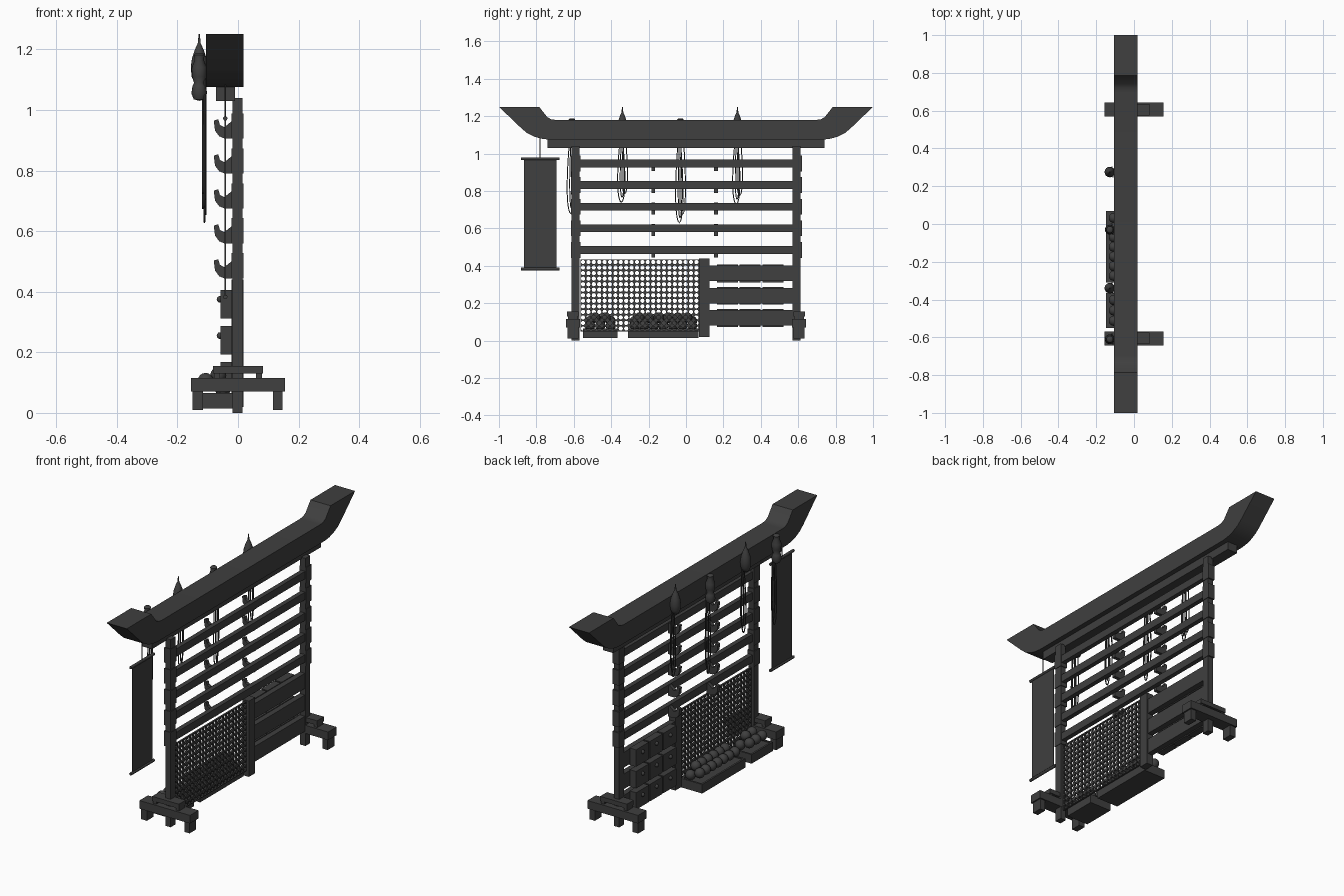
import bpy, bmesh, math
from mathutils import Matrix, Vector

if "Cube" in bpy.data.objects:
    bpy.data.objects.remove(bpy.data.objects["Cube"])

dark = bpy.data.materials.new("dark_wood")
dark.diffuse_color = (0.05, 0.05, 0.05, 1)
dark.use_nodes = True
dark.node_tree.nodes["Principled BSDF"].inputs["Base Color"].default_value = dark.diffuse_color


def finish(name, bm, smooth=None):
    bmesh.ops.recalc_face_normals(bm, faces=bm.faces)
    me = bpy.data.meshes.new(name)
    bm.to_mesh(me)
    bm.free()
    ob = bpy.data.objects.new(name, me)
    bpy.context.collection.objects.link(ob)
    me.materials.append(dark)
    if smooth:
        bpy.ops.object.select_all(action='DESELECT')
        ob.select_set(True)
        bpy.context.view_layer.objects.active = ob
        bpy.ops.object.shade_smooth_by_angle(angle=math.radians(smooth))
    return ob


def add_box(bm, x0, x1, y0, y1, z0, z1):
    m = Matrix.Translation(((x0 + x1) / 2, (y0 + y1) / 2, (z0 + z1) / 2))
    bmesh.ops.create_cube(bm, size=1, matrix=m @ Matrix.Diagonal((x1 - x0, y1 - y0, z1 - z0, 1)))


def boxes(name, *items):
    bm = bmesh.new()
    for b in items:
        add_box(bm, *b)
    return finish(name, bm)


def prism(name, pts, direction, smooth=None):
    bm = bmesh.new()
    f = bm.faces.new([bm.verts.new(p) for p in pts])
    r = bmesh.ops.extrude_face_region(bm, geom=[f])
    vs = [v for v in r["geom"] if isinstance(v, bmesh.types.BMVert)]
    bmesh.ops.translate(bm, verts=vs, vec=Vector(direction))
    return finish(name, bm, smooth)


def lathe(name, prof, x, y, n=16):
    bm = bmesh.new()
    vs = [bm.verts.new((x + r, y, z)) for r, z in prof]
    es = [bm.edges.new(p) for p in zip(vs, vs[1:])]
    bmesh.ops.spin(bm, geom=vs + es, cent=(x, y, 0), axis=(0, 0, 1), angle=2 * math.pi, steps=n)
    bmesh.ops.remove_doubles(bm, verts=bm.verts, dist=1e-5)
    return finish(name, bm, 50)


def rope(name, pts, r, cyclic=False):
    cu = bpy.data.curves.new(name, 'CURVE')
    cu.dimensions = '3D'
    cu.bevel_depth, cu.bevel_resolution = r, 1
    cu.use_fill_caps = True
    sp = cu.splines.new('POLY')
    sp.points.add(len(pts) - 1)
    for p, c in zip(sp.points, pts):
        p.co = (*c, 1)
    sp.use_cyclic_u = cyclic
    ob = bpy.data.objects.new(name, cu)
    bpy.context.collection.objects.link(ob)
    cu.materials.append(dark)


# Upswept roof beam and the beam under it
half = [(0.695, 1.18), (0.72, 1.183), (0.742, 1.195), (0.785, 1.25), (1.0, 1.25),
        (0.88, 1.135), (0.85, 1.11), (0.81, 1.09), (0.775, 1.08), (0.735, 1.075)]
prof = half + [(-y, z) for y, z in reversed(half)]
prism("roof_beam", [(-0.105, y, z) for y, z in prof], (0.123, 0, 0), 40)
boxes("under_beam", (-0.072, -0.01, -0.74, 0.74, 1.03, 1.077))

# Posts and feet on both ends
for s, side in ((-1, "left"), (1, "right")):
    y = 0.59 * s
    boxes(side + "_post", (-0.018, 0.015, y - 0.021, y + 0.021, 0, 1.04))
    f = 0.605 * s
    a, b = f - 0.037, f + 0.037
    boxes(side + "_foot", (-0.155, 0.155, a, b, 0.07, 0.115),
          (-0.15, -0.115, a + 0.008, b - 0.008, 0.01, 0.07),
          (0.115, 0.147, a + 0.008, b - 0.008, 0.01, 0.07),
          (-0.082, 0.082, f - 0.03, f + 0.03, 0.13, 0.155),
          (-0.08, -0.06, f - 0.025, f + 0.025, 0.115, 0.13),
          (0.06, 0.08, f - 0.025, f + 0.025, 0.115, 0.13))

# Rails with post brackets and hanging hooks
hook = [(-0.018, 0.018), (-0.045, -0.004), (-0.06, 0.004), (-0.065, 0.022), (-0.08, 0.018),
        (-0.076, -0.015), (-0.062, -0.034), (-0.045, -0.041), (-0.01, -0.041), (-0.01, 0.018)]
for i in range(5):
    z = 0.947 - 0.1155 * i
    boxes(f"rail_{i}", (-0.013, 0.013, -0.57, 0.57, z - 0.021, z + 0.021))
    boxes(f"rail_brackets_{i}", *[(-0.022, 0.018, y - 0.025, y + 0.025, z - 0.042, z + 0.042)
                                  for y in (-0.59, 0.594)])
    for y in (-0.175, 0.16):
        prism(f"hook_{i}", [(px, y - 0.01, z + pz) for px, pz in hook], (0, 0.02, 0))

# Perforated panel: square cells with round holes
bm = bmesh.new()
cols, rows, y0, z0 = 22, 13, -0.565, 0.05
cw, ch, n = 0.635 / cols, 0.385 / rows, 8
for i in range(cols):
    for j in range(rows):
        cy, cz = y0 + (i + 0.5) * cw, z0 + (j + 0.5) * ch
        rings = []
        for k in range(n):
            c, s = math.cos(2 * math.pi * k / n), math.sin(2 * math.pi * k / n)
            m = max(abs(c), abs(s))
            rings.append([bm.verts.new((-0.006, cy + c / m * cw / 2, cz + s / m * ch / 2)),
                          bm.verts.new((-0.006, cy + c * 0.0118, cz + s * 0.0118))])
        for k in range(n):
            p, q = rings[k], rings[(k + 1) % n]
            bm.faces.new((p[0], q[0], q[1], p[1]))
bmesh.ops.remove_doubles(bm, verts=bm.verts, dist=1e-4)
r = bmesh.ops.extrude_face_region(bm, geom=bm.faces[:], use_keep_orig=True)
bmesh.ops.translate(bm, verts=[v for v in r["geom"] if isinstance(v, bmesh.types.BMVert)],
                    vec=(0.01, 0, 0))
finish("perforated_panel", bm)
boxes("divider_post", (-0.022, 0.018, 0.07, 0.125, 0.02, 0.44))

# Produce crates with two stepped rows of balls
for name, a, b, cnt in (("small_crate", -0.55, -0.365, 3), ("large_crate", -0.31, 0.068, 7)):
    t = 0.01
    boxes(name, (-0.147, -0.015, a, b, 0.015, 0.03),
          (-0.147, -0.147 + t, a, b, 0.03, 0.065), (-0.015 - t, -0.015, a, b, 0.03, 0.065),
          (-0.137, -0.025, a, a + t, 0.03, 0.065), (-0.137, -0.025, b - t, b, 0.03, 0.065),
          (-0.137, -0.025, a + t, b - t, 0.03, 0.06))
    bm = bmesh.new()
    step = (b - a - 0.02) / cnt
    for x, z, c in ((-0.107, 0.105, cnt), (-0.065, 0.124, cnt - 1), (-0.05, 0.08, cnt)):
        for k in range(c):
            y = (a + b) / 2 + (k - (c - 1) / 2) * step
            bmesh.ops.create_uvsphere(bm, u_segments=14, v_segments=8, radius=0.027,
                                      matrix=Matrix.Translation((x, y, z)))
    finish(name + "_balls", bm, 60)

# Drawer rows: backing board, three drawers, knobs
for i, z in enumerate((0.122, 0.24, 0.36)):
    boxes(f"drawer_board_{i}", (-0.02, 0.012, 0.12, 0.575, z - 0.042, z + 0.042))
    bm = bmesh.new()
    for y in (0.222, 0.343, 0.464):
        add_box(bm, -0.058, -0.018, y - 0.056, y + 0.056, z - 0.048, z + 0.046)
    finish(f"drawers_{i}", bm)
    bm = bmesh.new()
    for y in (0.222, 0.343, 0.464):
        bmesh.ops.create_uvsphere(bm, u_segments=10, v_segments=6, radius=0.011,
                                  matrix=Matrix.Translation((-0.06, y, z + 0.015)))
    finish(f"drawer_knobs_{i}", bm, 60)

# Hanging ornaments: pointed bulbs and small gourds with strands
bulb = [(0, 1.085), (0.016, 1.09), (0.025, 1.11), (0.028, 1.14), (0.024, 1.17),
        (0.014, 1.2), (0.005, 1.22), (0.002, 1.25), (0, 1.25)]
gourd = [(0, 1.03), (0.018, 1.035), (0.026, 1.055), (0.022, 1.08), (0.017, 1.09), (0.024, 1.11),
         (0.025, 1.14), (0.015, 1.165), (0.018, 1.182), (0.012, 1.188), (0, 1.188)]
for k, (y, pr, low) in enumerate(((-0.34, bulb, 0.74), (0.275, bulb, 0.73),
                                  (-0.03, gourd, 0.63), (-0.61, gourd, 0.68))):
    lathe(f"ornament_{k}", pr, -0.128, y)
    for m, (dy, w, up, x) in enumerate(((-0.006, 0.026, 0, -0.111), (0.012, 0.02, 0.045, -0.116),
                                        (-0.002, 0.013, 0.025, -0.107))):
        top, bot = 1.1, low + up
        h = (top - bot) / 2
        pts = []
        for i in range(24):
            t = 2 * math.pi * i / 24
            taper = 0.7 - 0.3 * math.sin(t)
            pts.append((x, y + dy + w * taper * math.cos(t), bot + h + h * math.sin(t)))
        rope(f"strand_{k}_{m}", pts, 0.003, True)

# Hanging banner with rods and cord
boxes("banner_cloth", (-0.044, -0.04, -0.865, -0.692, 0.385, 0.972))
for z in (0.972, 0.383):
    rope("banner_rod", [(-0.042, -0.882, z), (-0.042, -0.677, z)], 0.008)
rope("banner_cord", [(-0.042, -0.78, 0.975), (-0.042, -0.78, 1.1)], 0.003)
